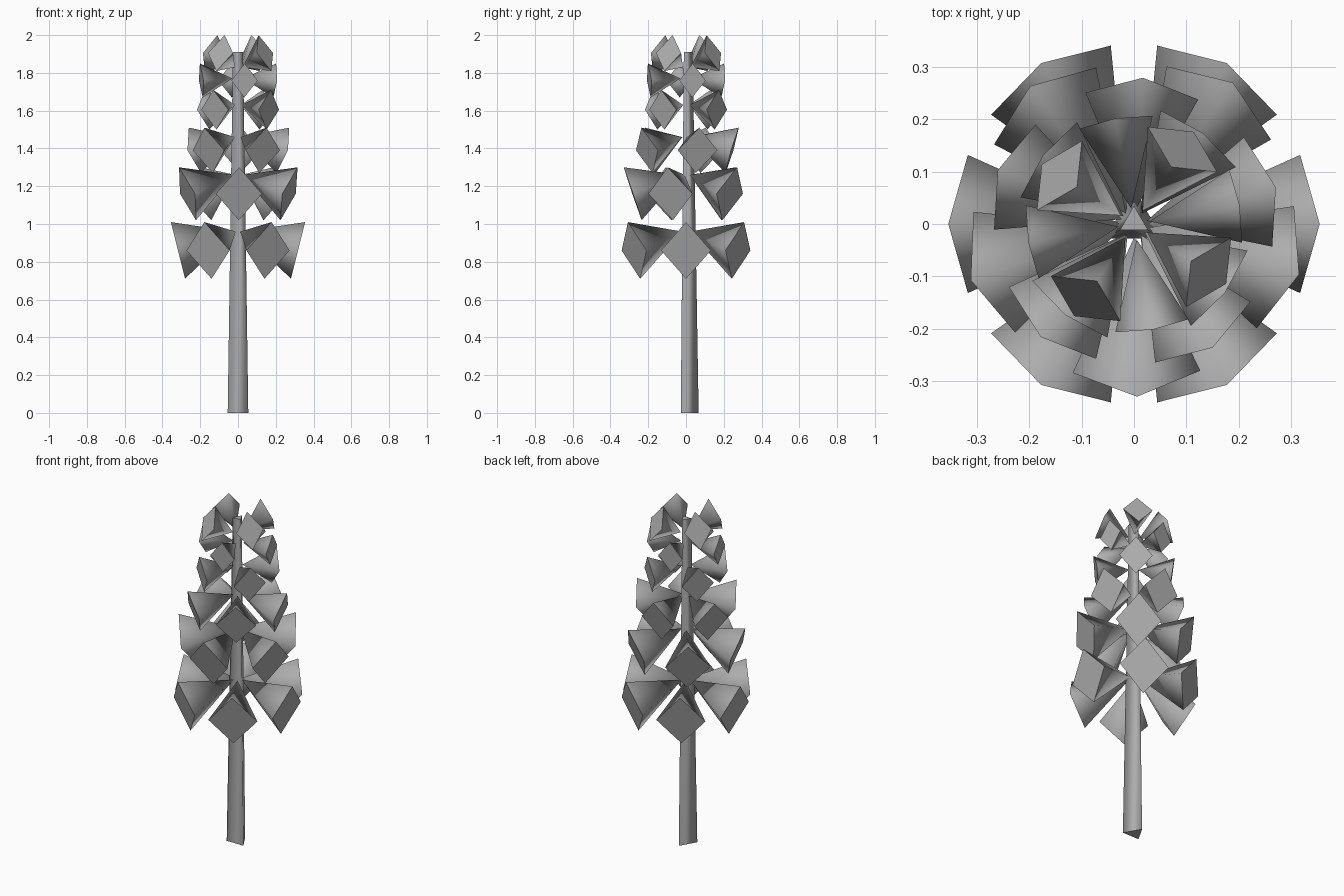
import bpy, math

if "Cube" in bpy.data.objects:
    bpy.data.objects.remove(bpy.data.objects["Cube"])

grey = bpy.data.materials.new("dark_grey")
grey.diffuse_color = (0.42, 0.42, 0.42, 1)
grey.use_nodes = True
grey.node_tree.nodes["Principled BSDF"].inputs["Base Color"].default_value = grey.diffuse_color

# stem: tapered three-sided rod, one corner to the back
bpy.ops.mesh.primitive_cone_add(vertices=3, radius1=0.063, radius2=0.031, depth=1.91, location=(0, 0.004, 0.955))
stem = bpy.context.object
stem.name = "stem"
stem.data.materials.append(grey)
for p in stem.data.polygons:
    p.use_smooth = abs(p.normal.z) < 0.5


def blossom(name, angle, r_top, r_bot, z_top, z_bot, half, apex_r, apex_z):
    """Four-sided cone, point at the stem, diamond face outward."""
    c, s = math.cos(angle), math.sin(angle)
    mid_r, mid_z = (r_top + r_bot) / 2, (z_top + z_bot) / 2
    local = [(apex_r, 0, apex_z), (r_top, 0, z_top), (mid_r, -half, mid_z),
             (r_bot, 0, z_bot), (mid_r, half, mid_z)]
    verts = [(r * c - t * s, r * s + t * c, z) for r, t, z in local]
    faces = [(4, 3, 2, 1)] + [(0, i, i % 4 + 1) for i in range(1, 5)]
    me = bpy.data.meshes.new(name)
    me.from_pydata(verts, [], faces)
    # outward face stays flat, sides are smooth
    for p in me.polygons:
        p.use_smooth = len(p.vertices) == 3
    me.materials.append(grey)
    bpy.context.collection.objects.link(bpy.data.objects.new(name, me))


# whorls: count, first angle, r_top, r_bot, z_top, z_bot, half width, apex_r, apex_z
whorls = [
    (6, 0.0, 0.355, 0.28, 1.01, 0.71, 0.132, 0.025, 0.96),
    (5, -89, 0.33, 0.235, 1.30, 1.02, 0.122, 0.025, 1.26),
    (5, 14.5, 0.28, 0.21, 1.51, 1.27, 0.108, 0.025, 1.46),
    (4, 53, 0.218, 0.19, 1.71, 1.50, 0.09, 0.025, 1.63),
    (4, 10, 0.205, 0.19, 1.85, 1.67, 0.071, 0.03, 1.77),
    (4, 57, 0.13, 0.21, 2.00, 1.81, 0.079, 0.03, 1.83),
]
for w, (n, start, *dims) in enumerate(whorls):
    for i in range(n):
        blossom(f"blossom_{w + 1}_{i + 1}", math.radians(start + 360 * i / n), *dims)
